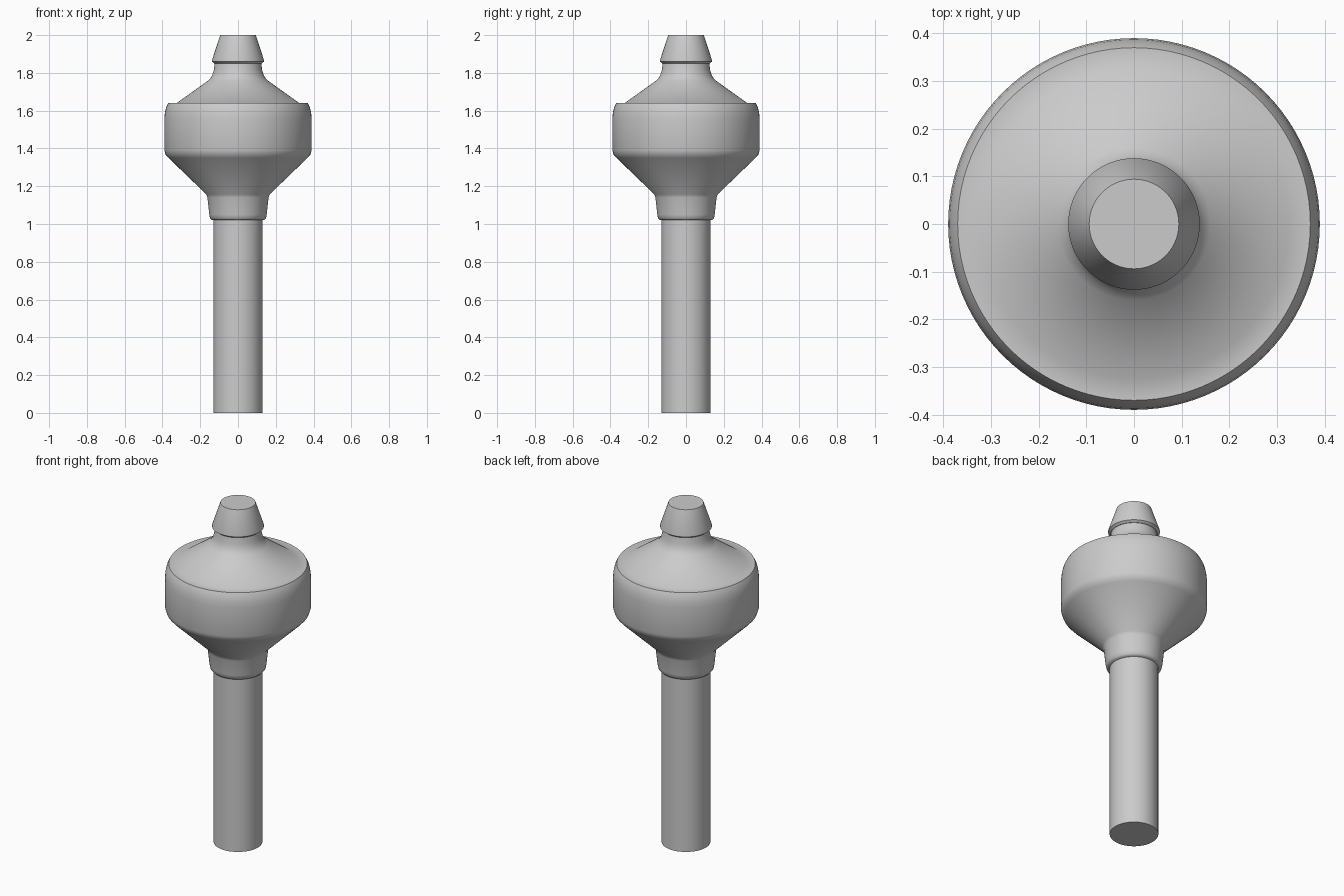
import bpy, bmesh, math

if "Cube" in bpy.data.objects:
    bpy.data.objects.remove(bpy.data.objects["Cube"])

SEGMENTS = 96

grey = bpy.data.materials.new("plain grey")
grey.diffuse_color = (0.6, 0.6, 0.6, 1)
grey.use_nodes = True
grey.node_tree.nodes["Principled BSDF"].inputs["Base Color"].default_value = grey.diffuse_color


def lathe(name, profile, angle):
    """Spin a (radius, height) profile around z; ends on the axis close the shape."""
    bm = bmesh.new()
    verts = [bm.verts.new((r, 0, z)) for r, z in profile]
    edges = [bm.edges.new(pair) for pair in zip(verts, verts[1:])]
    bmesh.ops.spin(bm, geom=verts + edges, cent=(0, 0, 0), axis=(0, 0, 1),
                   angle=math.tau, steps=SEGMENTS, use_duplicate=False)
    bmesh.ops.remove_doubles(bm, verts=bm.verts, dist=1e-5)
    bmesh.ops.recalc_face_normals(bm, faces=bm.faces)
    mesh = bpy.data.meshes.new(name)
    bm.to_mesh(mesh)
    bm.free()
    mesh.materials.append(grey)
    obj = bpy.data.objects.new(name, mesh)
    bpy.context.collection.objects.link(obj)
    bpy.ops.object.select_all(action='DESELECT')
    obj.select_set(True)
    bpy.context.view_layer.objects.active = obj
    bpy.ops.object.shade_smooth_by_angle(angle=math.radians(angle))
    return obj


# Straight shaft
lathe("shaft", [(0, 0), (0.13, 0), (0.13, 1.02), (0, 1.02)], 40)

# Collar, flared bowl, rounded rim, sloping shoulder and neck
lathe("body", [
    (0, 1.02), (0.138, 1.02), (0.148, 1.03), (0.152, 1.05), (0.162, 1.14),
    (0.168, 1.157), (0.368, 1.35), (0.383, 1.367), (0.39, 1.39),
    (0.39, 1.56), (0.387, 1.59), (0.38, 1.62), (0.37, 1.64),
    (0.325, 1.64), (0.16, 1.758), (0.145, 1.773), (0.135, 1.792),
    (0.128, 1.815), (0.123, 1.85), (0, 1.85)], 46)

# Tapered tip with a small chamfer under its lip
lathe("tip", [(0, 1.85), (0.125, 1.85), (0.138, 1.86), (0.138, 1.867),
              (0.094, 2.0), (0, 2.0)], 30)
